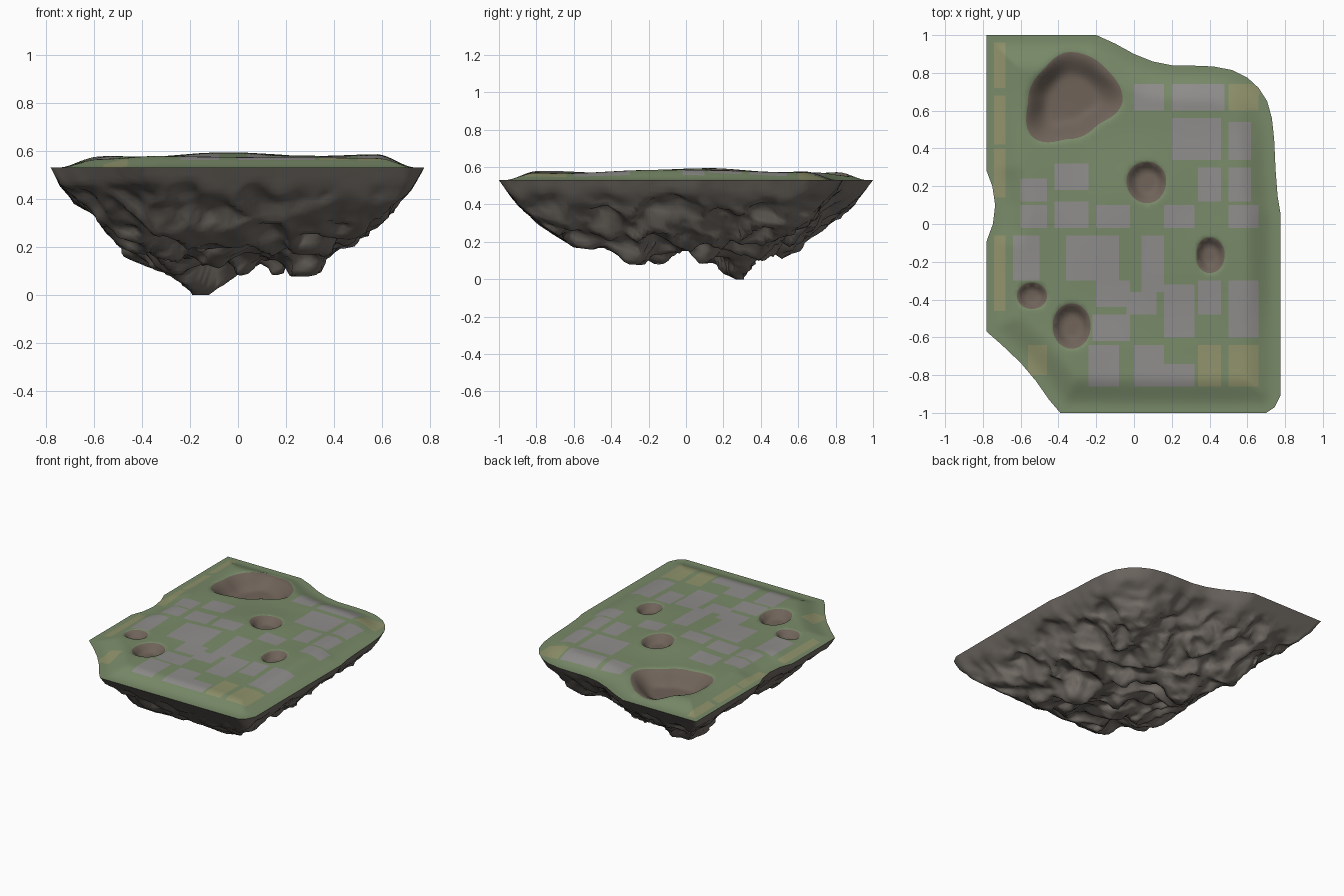
import bpy, math
from mathutils import Vector, noise
from mathutils.geometry import delaunay_2d_cdt

if "Cube" in bpy.data.objects:
    bpy.data.objects.remove(bpy.data.objects["Cube"])

RIM = 0.53
STEP = 0.02

# island outline, counter-clockwise
OUTLINE = [(-0.78, 1), (-0.78, 0.28), (-0.75, 0.2), (-0.735, 0.1), (-0.747, 0.0), (-0.78, -0.09),
           (-0.78, -0.57), (-0.7, -0.64), (-0.6, -0.735), (-0.52, -0.83), (-0.45, -0.93), (-0.39, -1),
           (0.7, -1), (0.745, -0.97), (0.775, -0.91), (0.775, 0.06), (0.76, 0.15), (0.75, 0.28),
           (0.742, 0.45), (0.73, 0.56), (0.705, 0.65), (0.66, 0.72), (0.6, 0.775), (0.52, 0.815),
           (0.42, 0.834), (0.32, 0.838), (0.2, 0.84), (0.1, 0.86), (0, 0.90), (-0.1, 0.955), (-0.2, 1)]
SEGS = [(Vector(a), Vector(b)) for a, b in zip(OUTLINE, OUTLINE[1:] + OUTLINE[:1])]

# craters: centre, depth, radii at equal angles from +x
CRATERS = [((-0.34, 0.66), 0.095, [0.28, 0.25, 0.25, 0.21, 0.22, 0.28, 0.21, 0.2]),
           ((0.07, 0.23), 0.05, [0.1, 0.1, 0.11, 0.12]),
           ((0.4, -0.16), 0.045, [0.08, 0.09, 0.07, 0.1]),
           ((-0.54, -0.38), 0.04, [0.08, 0.07, 0.08, 0.07]),
           ((-0.33, -0.54), 0.05, [0.1, 0.12, 0.1, 0.12])]

# ground patches: x0, y0, x1, y1
PAVING = [(0, .6, .16, .74), (.2, .6, .48, .74), (.2, .34, .46, .56), (.5, .34, .62, .54),
          (-.6, .12, -.46, .24), (-.42, .18, -.24, .32), (-.6, -.02, -.46, .1), (-.42, -.02, -.24, .12),
          (-.2, -.02, -.02, .1), (.16, -.02, .32, .1), (.34, .12, .46, .3), (.5, .12, .62, .3),
          (.5, -.02, .66, .1), (-.64, -.3, -.5, -.06), (-.36, -.3, -.08, -.06), (-.2, -.44, -.02, -.3),
          (.04, -.36, .16, -.06), (-.04, -.48, .12, -.36), (.16, -.6, .32, -.32), (.34, -.48, .46, -.3),
          (.5, -.6, .66, -.3), (-.22, -.62, -.02, -.48), (-.24, -.86, -.08, -.64),
          (0, -.86, .16, -.64), (.16, -.86, .32, -.74)]
FIELDS = [(.5, .6, .66, .74), (.34, -.86, .46, -.64), (.5, -.86, .66, -.64), (-.74, .14, -.68, .4),
          (-.74, .42, -.68, .68), (-.74, .72, -.68, .96), (-.74, -.46, -.68, -.06), (-.56, -.8, -.46, -.64)]

# underside: depth by distance from rim, silhouette limits, hanging spikes
BASE = [(0, .53), (.04, .46), (.1, .405), (.2, .32), (.3, .245), (.45, .185), (.8, .16)]
LIMIT_X = [(-.78, .53), (-.74, .45), (-.68, .38), (-.6, .33), (-.46, .16), (-.36, .11), (-.24, .06), (-.18, 0),
           (-.12, 0), (0, .08), (.05, .08), (.1, .13), (.14, .07), (.28, .06), (.4, .13), (.5, .2), (.7, .4), (.78, .53)]
LIMIT_Y = [(-1, .53), (-.95, .46), (-.9, .4), (-.8, .31), (-.6, .17), (-.43, .15), (-.3, .08), (-.1, .07),
           (-.03, .15), (.02, .15), (.08, .08), (.15, .09), (.2, .03), (.26, 0), (.3, 0), (.38, .11), (.43, .08),
           (.6, .15), (.8, .28), (.9, .4), (1, .53)]
SPIKES = [(-.15, .28, .2, .11), (.02, -.14, .09, .08), (.17, .09, .1, .07), (.28, -.26, .13, .09),
          (-.2, -.22, .04, .09), (.2, .43, .09, .08), (-.3, .12, .06, .09), (-.42, .48, .08, .14)]


def ramp(t):
    t = max(0, min(1, t))
    return t * t * (3 - 2 * t)


def interp(table, x):
    for (a, za), (b, zb) in zip(table, table[1:]):
        if x <= b:
            return za + (zb - za) * max(0, (x - a) / (b - a))
    return table[-1][1]


def edge_dist(p):
    best = 9
    for a, b in SEGS:
        ab = b - a
        t = max(0, min(1, (p - a).dot(ab) / ab.length_squared))
        best = min(best, (p - a - ab * t).length)
    return best


def inside(p):
    hit = False
    for a, b in SEGS:
        if (a.y > p.y) != (b.y > p.y) and p.x < a.x + (p.y - a.y) * (b.x - a.x) / (b.y - a.y):
            hit = not hit
    return hit


def crater_radius(crater, angle):
    radii = crater[2]
    k = (angle / math.tau % 1) * len(radii)
    i, f = int(k) % len(radii), ramp(k - int(k))
    return radii[i] * (1 - f) + radii[(i + 1) % len(radii)] * f


def crater_ratio(p, crater):
    dx, dy = p.x - crater[0][0], p.y - crater[0][1]
    return math.hypot(dx, dy) / crater_radius(crater, math.atan2(dy, dx))


def n(x, y, s, seed):
    return noise.noise(Vector((x * s + seed, y * s - seed * 1.7, seed * 0.37)))


def ground(p, d):
    h = 0.043 + 0.014 * n(p.x, p.y, 2.5, 4.3)
    h += 0.012 * math.exp(-((p.x + .1) ** 2 + (p.y - .1) ** 2) / .05)
    h += 0.012 * math.exp(-((p.x - .56) ** 2 + (p.y + .1) ** 2) / .05)
    z = RIM + h * ramp((d - 0.03) / 0.17)
    for c in CRATERS:
        z -= c[1] * ramp((1.08 - crater_ratio(p, c)) / 0.6)
    return Vector((p.x, p.y, z))


def crag(p, d):
    x, y = p
    z = interp(BASE, d)
    rough = ramp(d / 0.2)
    # broad lumps, sharp folds, fine grain
    z += rough * (0.06 * n(x, y, 4.5, 1.3) + 0.13 * (abs(n(x, y, 6.5, 7.1)) - 0.22) + 0.015 * n(x, y, 18, 2.9))
    z += 0.014 * n(x, y, 12, 5.5) * ramp(d / 0.04)
    for sx, sy, depth, w in SPIKES:
        z -= depth * math.exp(-((x - sx) ** 2 + (y - sy) ** 2) / w ** 2)
    z = min(RIM, max(z, interp(LIMIT_X, x), interp(LIMIT_Y, y)))
    # sideways push makes small ledges
    push = 0.025 * rough
    return Vector((x + push * n(x, z * 3 + y, 9, 11.2), y + push * n(x, z * 3 + y, 9, 15.8), z))


def material(name, rgb):
    m = bpy.data.materials.new(name)
    m.diffuse_color = (*rgb, 1)
    m.use_nodes = True
    m.node_tree.nodes["Principled BSDF"].inputs["Base Color"].default_value = m.diffuse_color
    return m


def kind(p):
    if any(crater_ratio(p, c) < 1 for c in CRATERS):
        return 3
    for i, rects in ((1, PAVING), (2, FIELDS)):
        if any(a < p.x < c and b < p.y < d for a, b, c, d in rects):
            return i
    return 0


# shared triangulation: resampled outline, crater rims and a square grid
pts = []
for a, b in SEGS:
    k = max(1, round((b - a).length / STEP))
    pts += [a.lerp(b, i / k) for i in range(k)]
rim_count = len(pts)
for c in CRATERS:
    count = round(math.tau * max(c[2]) / 0.015)
    for i in range(count):
        t = math.tau * i / count
        pts.append(Vector(c[0]) + crater_radius(c, t) * Vector((math.cos(t), math.sin(t))))
for i in range(-39, 40):
    for j in range(-50, 51):
        p = Vector((i * STEP, j * STEP))
        on_rim = any(abs(crater_ratio(p, c) - 1) * max(c[2]) < 0.011 for c in CRATERS)
        if inside(p) and edge_dist(p) > 0.012 and not on_rim:
            pts.append(p)
verts, _, faces, *_ = delaunay_2d_cdt(pts, [], [list(range(rim_count))], 1, 1e-6)
verts = [Vector(v) for v in verts]
dist = [edge_dist(v) for v in verts]


def build(name, height, flip, mats):
    me = bpy.data.meshes.new(name)
    me.from_pydata([height(v, d) for v, d in zip(verts, dist)], [],
                   [f[::-1] if flip else f for f in faces])
    for m in mats:
        me.materials.append(m)
    me.shade_smooth()
    ob = bpy.data.objects.new(name, me)
    bpy.context.collection.objects.link(ob)
    return ob


# grassy top with patches and craters
top = build("island_top", ground, False, [
    material("grass", (.19, .255, .14)), material("paving", (.28, .27, .265)),
    material("field", (.28, .29, .15)), material("soil", (.16, .125, .1))])
for poly, f in zip(top.data.polygons, faces):
    poly.material_index = kind(sum((verts[i] for i in f), Vector((0, 0))) / len(f))

# rocky underside
build("rock_underside", crag, True, [material("rock", (.175, .155, .135))])
